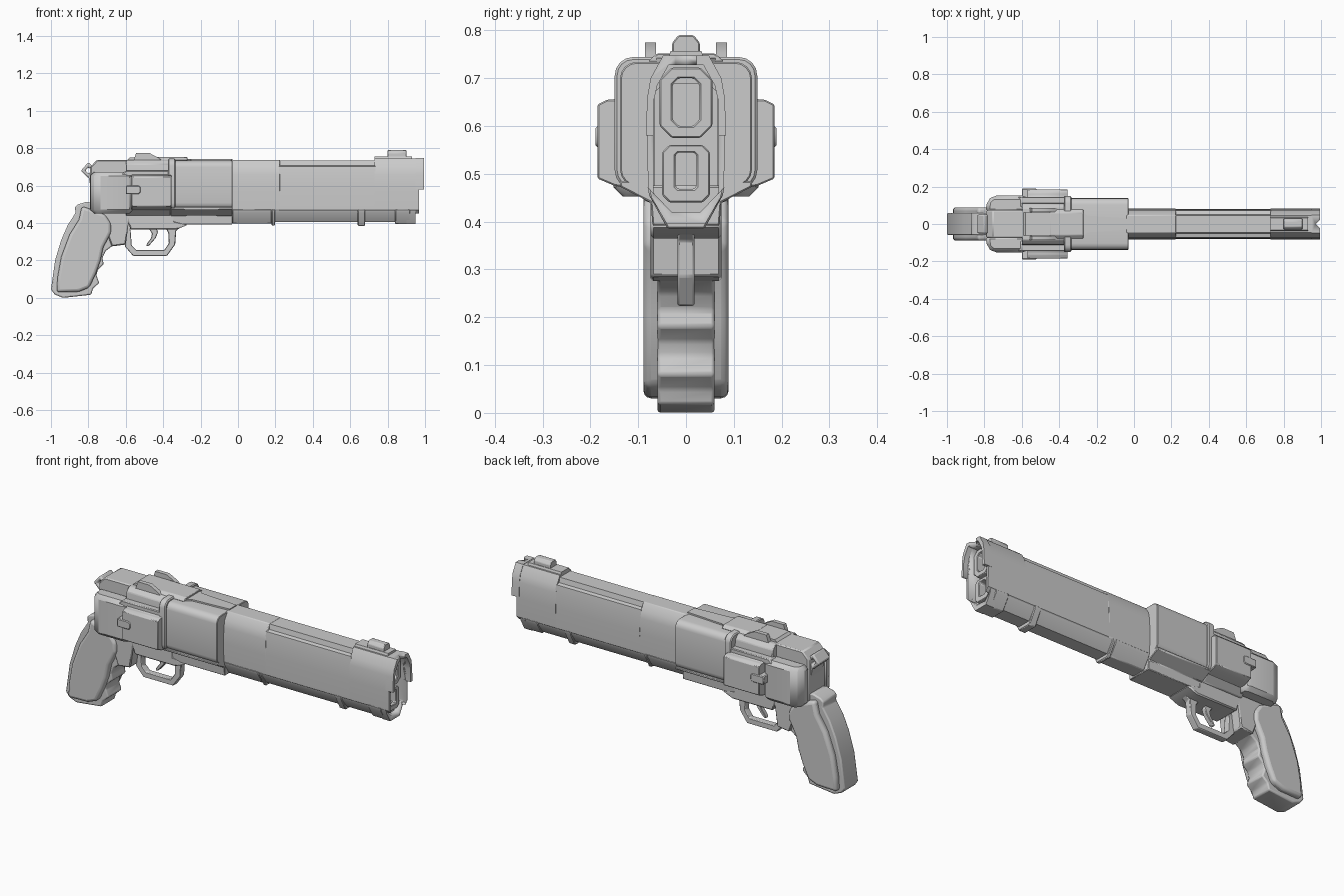
import bpy, bmesh, math

def finish(name, bm, bevel=0, seg=1, smooth=30):
    bmesh.ops.recalc_face_normals(bm, faces=bm.faces)
    me = bpy.data.meshes.new(name)
    bm.to_mesh(me)
    bm.free()
    ob = bpy.data.objects.new(name, me)
    bpy.context.collection.objects.link(ob)
    bpy.ops.object.select_all(action='DESELECT')
    ob.select_set(True)
    bpy.context.view_layer.objects.active = ob
    bpy.ops.object.shade_smooth_by_angle(angle=math.radians(smooth))
    if bevel:
        m = ob.modifiers.new("bevel", 'BEVEL')
        m.width, m.segments, m.limit_method = bevel, seg, 'ANGLE'
        m.angle_limit = math.radians(25)
    return ob

def place(axis, u, v, t):
    return {'x': (t, u, v), 'y': (u, t, v), 'z': (u, v, t)}[axis]

def prism(name, pts, axis, a, b, bevel=0, seg=1, inner=None, smooth=30):
    """Extrude a profile from a to b; inner makes a ring of it."""
    bm = bmesh.new()
    loops = [[[bm.verts.new(place(axis, u, v, t)) for u, v in p] for t in (a, b)]
             for p in ([pts, inner] if inner else [pts])]
    n = len(pts)
    for lo, hi in loops:
        for i in range(n):
            j = (i + 1) % n
            bm.faces.new((lo[i], lo[j], hi[j], hi[i]))
    for k in (0, 1):
        if inner:
            o, q = loops[0][k], loops[1][k]
            for i in range(n):
                j = (i + 1) % n
                bm.faces.new((o[i], o[j], q[j], q[i]))
        else:
            bm.faces.new(loops[0][k])
    return finish(name, bm, bevel, seg, smooth)

def sym(half):
    return half + [(-y, z) for y, z in reversed(half)]

def oct_(w, z0, z1, c):
    return sym([(w - c, z1), (w, z1 - c), (w, z0 + c), (w - c, z0)])

def both(name, pts, axis, a, b, bevel=0, seg=1):
    """A part and its mirror image across the centre plane."""
    for side, s in (("left", 1), ("right", -1)):
        if axis == 'y':
            prism(f"{name}_{side}", pts, 'y', s * a, s * b, bevel, seg)
        else:
            k = [(s * u, v) if axis == 'x' else (u, s * v) for u, v in pts]
            prism(f"{name}_{side}", k, axis, a, b, bevel, seg)

def cut(ob, cutter):
    m = ob.modifiers.new("cut", 'BOOLEAN')
    m.object, m.operation, m.solver = cutter, 'DIFFERENCE', 'EXACT'
    cutter.hide_render = True
    cutter.hide_set(True)

# barrel shroud: rear, middle with lowered shoulders, and muzzle
def shroud(top, w, sh, low=0.47):
    return sym([(0.046, top), (w - 0.008, sh + 0.02), (w, sh - 0.02), (w + 0.003, 0.58), (w, low), (0.06, low - 0.02)])
prism("barrel_rear", shroud(0.737, 0.079, 0.68), 'x', -0.04, 0.225, 0.004, 2)
prism("barrel_middle", sym([(0.046, 0.735), (0.052, 0.708), (0.072, 0.703), (0.078, 0.66), (0.081, 0.58),
                            (0.079, 0.47), (0.06, 0.45)]), 'x', 0.22, 0.735)
muzzle = prism("barrel_muzzle", shroud(0.745, 0.079, 0.68), 'x', 0.73, 0.968)
lower = prism("muzzle_lower_lip", sym([(0.078, 0.475), (0.072, 0.45), (0.04, 0.395)]), 'x', 0.9, 0.948)
hood = prism("muzzle_hood", sym([(0.048, 0.747), (0.074, 0.70), (0.081, 0.66), (0.084, 0.58)]), 'x', 0.95, 0.995)

# hollow muzzle with a notched hood
hollow = sym([(0.036, 0.728), (0.06, 0.685), (0.068, 0.65), (0.068, 0.46), (0.03, 0.42)])
cutter = prism("muzzle_cutter", hollow, 'x', 0.88, 1.05)
notch = prism("notch_cutter", [(0.97, 0), (1.05, 0.07), (1.05, -0.07)], 'z', 0.70, 0.8)
for ob in (muzzle, lower, hood):
    cut(ob, cutter)
cut(hood, notch)
prism("bore_ring", oct_(0.055, 0.575, 0.722, 0.025), 'x', 0.87, 0.945, 0.003, 1, oct_(0.028, 0.6, 0.70, 0.013))
prism("lower_ring", oct_(0.05, 0.44, 0.56, 0.015), 'x', 0.87, 0.94, 0.003, 1, oct_(0.022, 0.468, 0.545, 0.006))
prism("muzzle_web", oct_(0.066, 0.43, 0.69, 0.02), 'x', 0.87, 0.90)

# rail below the barrel and its clamps
def rail(w, z0):
    return sym([(w, 0.475), (w - 0.004, 0.455), (w * 0.48, z0)])
prism("under_rail", rail(0.077, 0.405), 'x', -0.04, 0.9)
for i, (a, b, z) in enumerate([(-0.03, 0.18, 0.397), (0.18, 0.198, 0.387), (0.64, 0.68, 0.385), (0.84, 0.92, 0.395)]):
    prism(f"rail_clamp_{i}", rail(0.081, z), 'x', a, b, 0.004)

# front sight
prism("front_sight_base", sym([(0.032, 0.757), (0.04, 0.735)]), 'x', 0.73, 0.93)
prism("front_sight", sym([(0.016, 0.79), (0.029, 0.774), (0.029, 0.74)]), 'x', 0.80, 0.90, 0.003)

# rounded drum and its rear collar
prism("drum", oct_(0.139, 0.472, 0.735, 0.006), 'x', -0.345, -0.03, 0.004, 1)
bpy.data.objects.remove(bpy.data.objects["drum"])
def rounded(w, z0, z1, r):
    arc = [math.radians(a) for a in (90, 67.5, 45, 22.5, 0)]
    up = [(w - r + r * math.cos(a), z1 - r + r * math.sin(a)) for a in arc]
    dn = [(w - r + r * math.cos(a), z0 + r - r * math.sin(a)) for a in reversed(arc)]
    return sym(up + dn)
prism("drum", rounded(0.138, 0.474, 0.734, 0.035), 'x', -0.35, -0.03, 0.003)
prism("drum_collar", rounded(0.149, 0.469, 0.744, 0.038), 'x', -0.375, -0.335, 0.005)
prism("drum_top_strap", [(-0.40, 0.062), (-0.27, 0.062), (-0.25, 0.045), (-0.03, 0.03),
                         (-0.03, -0.03), (-0.25, -0.045), (-0.27, -0.062), (-0.40, -0.062)], 'z', 0.70, 0.742)
prism("top_bridge", sym([(0.06, 0.752), (0.08, 0.735)]), 'x', -0.45, -0.27, 0.003)

# frame under the drum and the rear frame
prism("lower_frame", sym([(0.138, 0.485), (0.138, 0.473), (0.088, 0.447), (0.074, 0.44), (0.07, 0.392)]),
      'x', -0.36, -0.03, 0.003)
prism("rear_frame", [(-0.79, 0.70), (-0.755, 0.737), (-0.34, 0.737), (-0.34, 0.41), (-0.27, 0.39), (-0.33, 0.365),
                     (-0.575, 0.365), (-0.585, 0.40), (-0.60, 0.285), (-0.675, 0.275), (-0.72, 0.40), (-0.79, 0.46)],
      'y', -0.074, 0.074, 0.006)
prism("frame_top_block", sym([(0.085, 0.738), (0.108, 0.715), (0.115, 0.66), (0.115, 0.47), (0.08, 0.44)]),
      'x', -0.60, -0.36, 0.004)

# recoil shields: chamfered rear blocks and the wide side housings
both("recoil_shield", [(-0.795, 0.06), (-0.785, 0.125), (-0.755, 0.152), (-0.60, 0.152), (-0.56, 0.14), (-0.56, 0.06)],
     'z', 0.452, 0.672, 0.022, 1)
both("side_housing", [(0.09, 0.70), (0.115, 0.675), (0.152, 0.655), (0.165, 0.655), (0.185, 0.645), (0.185, 0.49), (0.15, 0.475), (0.09, 0.465)],
     'x', -0.57, -0.355, 0.003)
both("housing_latch", [(-0.60, 0.555), (-0.53, 0.555), (-0.52, 0.565), (-0.52, 0.59), (-0.53, 0.60), (-0.60, 0.60)],
     'y', 0.13, 0.189, 0.004)
both("housing_spine", [(-0.62, 0.66), (-0.60, 0.68), (-0.36, 0.68), (-0.36, 0.65), (-0.62, 0.65)], 'y', 0.09, 0.145, 0.004)

# rear sights
both("rear_sight", [(-0.56, 0.73), (-0.545, 0.775), (-0.475, 0.775), (-0.43, 0.752), (-0.40, 0.73)], 'y', 0.063, 0.086)
prism("rear_sight_base", [(-0.60, 0.73), (-0.58, 0.75), (-0.42, 0.75), (-0.40, 0.73)], 'y', -0.062, 0.062)

# hammer with a pierced spur
prism("hammer_ring", [(-0.84, 0.68), (-0.80, 0.725), (-0.757, 0.685), (-0.80, 0.64)], 'y', -0.05, 0.05, 0.008, 2,
      [(-0.817, 0.681), (-0.799, 0.699), (-0.781, 0.682), (-0.799, 0.664)])
prism("hammer_neck", [(-0.80, 0.65), (-0.77, 0.69), (-0.70, 0.69), (-0.70, 0.60), (-0.79, 0.60)], 'y', -0.05, 0.05)

# trigger guard and trigger
prism("trigger_guard", [(-0.61, 0.40), (-0.605, 0.275), (-0.56, 0.224), (-0.38, 0.224), (-0.336, 0.285), (-0.33, 0.36), (-0.27, 0.40)],
      'y', -0.018, 0.018, 0.004, 1,
      [(-0.575, 0.37), (-0.568, 0.28), (-0.543, 0.255), (-0.395, 0.255), (-0.37, 0.292), (-0.372, 0.345), (-0.385, 0.37)])
prism("trigger", [(-0.435, 0.375), (-0.428, 0.35), (-0.44, 0.32), (-0.475, 0.28), (-0.49, 0.275), (-0.487, 0.29),
                  (-0.465, 0.32), (-0.46, 0.345), (-0.48, 0.375)], 'y', -0.013, 0.013, 0.003)

# grip core with finger grooves
prism("grip_core", [(-0.805, 0.515), (-0.855, 0.50), (-0.872, 0.485), (-0.868, 0.455), (-0.91, 0.39), (-0.945, 0.31), (-0.978, 0.20),
                    (-1.0, 0.045), (-0.98, 0.018), (-0.935, 0.0), (-0.785, 0.017), (-0.775, 0.05), (-0.742, 0.08), (-0.757, 0.12),
                    (-0.75, 0.15), (-0.718, 0.18), (-0.725, 0.215), (-0.708, 0.25), (-0.675, 0.275), (-0.62, 0.29),
                    (-0.66, 0.40), (-0.74, 0.49)], 'y', -0.06, 0.06, 0.007, 2, smooth=35)

# curved grip panels
both("grip_panel", [(-0.835, 0.49), (-0.79, 0.475), (-0.71, 0.445), (-0.68, 0.40), (-0.678, 0.35), (-0.72, 0.27), (-0.735, 0.20),
                    (-0.76, 0.13), (-0.795, 0.055), (-0.85, 0.033), (-0.97, 0.03), (-0.965, 0.11), (-0.945, 0.22),
                    (-0.90, 0.34), (-0.85, 0.42)], 'y', 0.04, 0.089, 0.016, 3)
